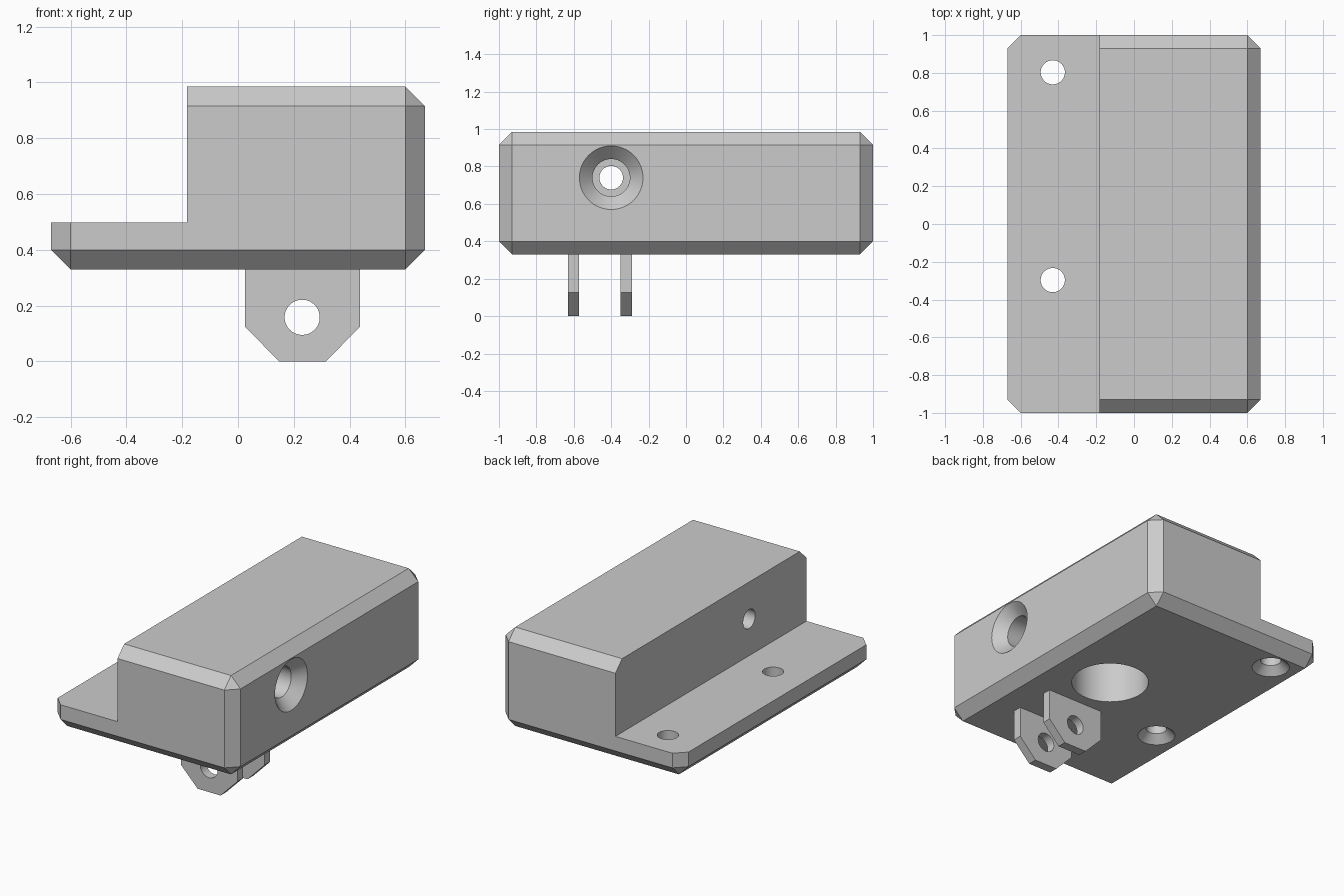
import bpy, bmesh, math
from mathutils import Matrix, Vector

cube = bpy.data.objects.get("Cube")
if cube:
    bpy.data.objects.remove(cube, do_unlink=True)

grey = bpy.data.materials.new("light grey")
grey.use_nodes = True
grey.diffuse_color = (0.6, 0.6, 0.6, 1)
grey.node_tree.nodes["Principled BSDF"].inputs["Base Color"].default_value = (0.6, 0.6, 0.6, 1)


def make_object(name, bm):
    bmesh.ops.recalc_face_normals(bm, faces=bm.faces)
    mesh = bpy.data.meshes.new(name)
    bm.to_mesh(mesh)
    bm.free()
    mesh.materials.append(grey)
    ob = bpy.data.objects.new(name, mesh)
    bpy.context.collection.objects.link(ob)
    return ob


def box(name, low, high, chamfer=0):
    low, high = Vector(low), Vector(high)
    bm = bmesh.new()
    bmesh.ops.create_cube(bm, size=1)
    bmesh.ops.scale(bm, vec=high - low, verts=bm.verts)
    bmesh.ops.translate(bm, vec=(low + high) / 2, verts=bm.verts)
    if chamfer:
        bmesh.ops.bevel(bm, geom=bm.edges[:], offset=chamfer, segments=1, affect='EDGES')
    return make_object(name, bm)


def turned(name, profile, origin, axis, sides=64):
    """Solid of revolution: profile holds (radius, distance along axis)."""
    bm = bmesh.new()
    rings = [[bm.verts.new((r * math.cos(2 * math.pi * i / sides),
                            r * math.sin(2 * math.pi * i / sides), d))
              for i in range(sides)] for r, d in profile]
    for a, b in zip(rings, rings[1:]):
        for i in range(sides):
            j = (i + 1) % sides
            bm.faces.new((a[i], a[j], b[j], b[i]))
    bm.faces.new(rings[0])
    bm.faces.new(rings[-1])
    turn = Vector((0, 0, 1)).rotation_difference(Vector(axis)).to_matrix().to_4x4()
    bm.transform(Matrix.Translation(origin) @ turn)
    return make_object(name, bm)


def cut(target, cutters):
    bpy.context.view_layer.objects.active = target
    for cutter in cutters:
        cutter.hide_render = True
        mod = target.modifiers.new("cut", 'BOOLEAN')
        mod.operation = 'DIFFERENCE'
        mod.solver = 'EXACT'
        mod.object = cutter
        bpy.ops.object.modifier_apply(modifier=mod.name)
        bpy.data.objects.remove(cutter, do_unlink=True)


def smooth(ob):
    bpy.ops.object.select_all(action='DESELECT')
    ob.select_set(True)
    bpy.context.view_layer.objects.active = ob
    bpy.ops.object.shade_smooth_by_angle(angle=math.radians(30))


BOTTOM, TOP = 0.33, 0.985

# Chamfered body with a step that leaves a thin mounting flange
body = box("body", (-0.67, -1, BOTTOM), (0.67, 1, TOP), chamfer=0.07)
cutters = [box("step_cutter", (-1, -1.2, 0.497), (-0.183, 1.2, 1.2))]

# Countersunk screw holes through the flange
for y in (-0.297, 0.803):
    cutters.append(turned("flange_hole_cutter",
                          [(0.167, -0.05), (0.064, 0.05), (0.064, 0.4)],
                          (-0.43, y, BOTTOM), (0, 0, 1)))

# Stepped bolt hole from the side face to the step wall
cutters.append(turned("bolt_hole_cutter",
                      [(0.24, -0.07), (0.1, 0.07), (0.1, 0.37), (0.063, 0.37), (0.063, 1)],
                      (0.67, -0.4, 0.74), (-1, 0, 0)))

# Round blind pocket in the underside
cutters.append(turned("pocket_cutter", [(0.237, -0.1), (0.237, 0.5)],
                      (0.21, 0.02, BOTTOM), (0, 0, 1)))
cut(body, cutters)
smooth(body)

# Pair of hanging lugs with a shared pin hole
outline = [(0.025, 0.335), (0.025, 0.125), (0.147, 0), (0.315, 0), (0.438, 0.125), (0.438, 0.335)]
for name, y in (("front_lug", -0.632), ("back_lug", -0.35)):
    bm = bmesh.new()
    face = bm.faces.new([bm.verts.new((x, y, z)) for x, z in outline])
    side = bmesh.ops.extrude_face_region(bm, geom=[face], use_keep_orig=True)
    moved = [v for v in side["geom"] if isinstance(v, bmesh.types.BMVert)]
    bmesh.ops.translate(bm, vec=(0, 0.06, 0), verts=moved)
    lug = make_object(name, bm)
    cut(lug, [turned("pin_hole_cutter", [(0.063, 0), (0.063, 0.3)],
                     (0.23, y - 0.1, 0.158), (0, 1, 0))])
    smooth(lug)
